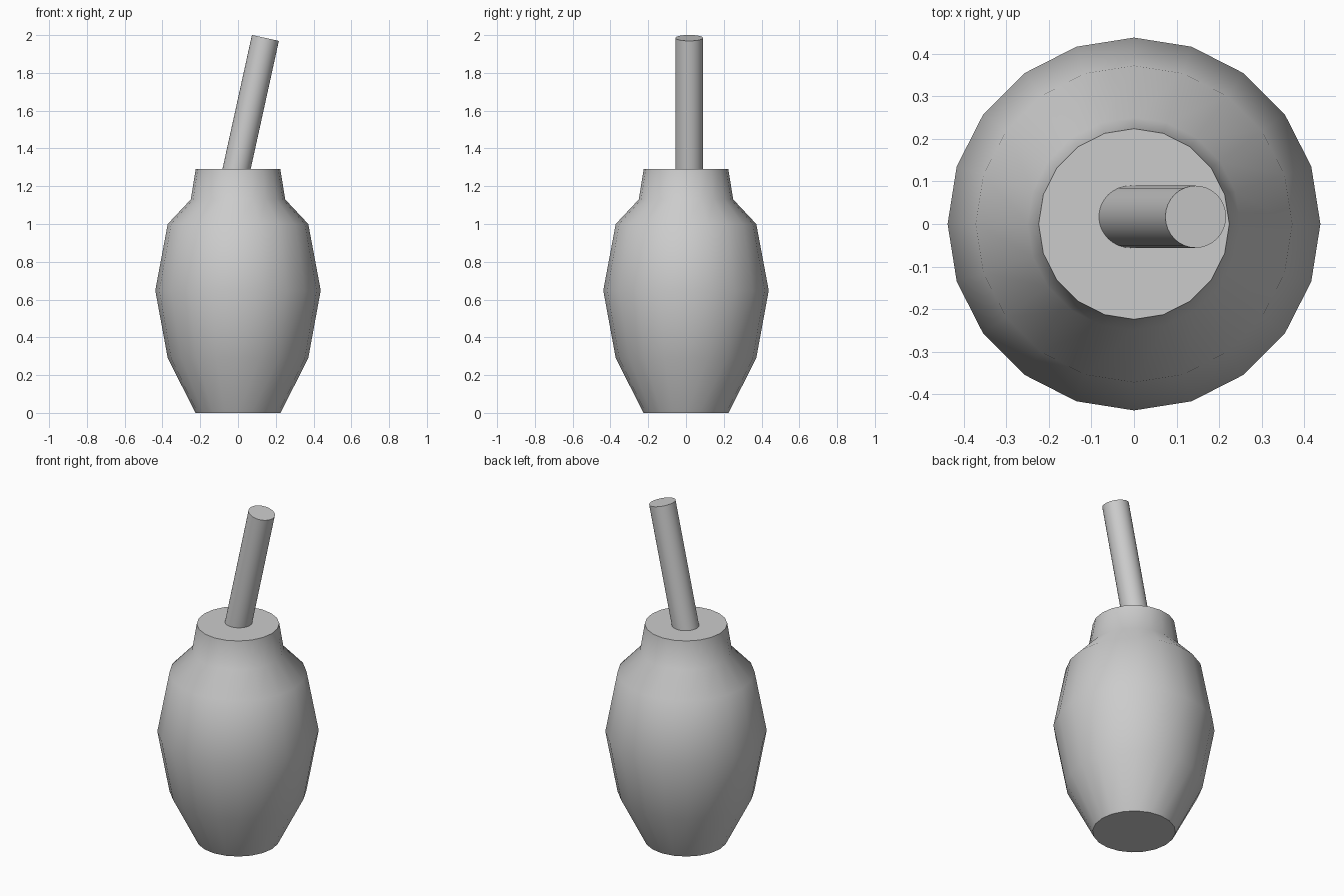
import bpy, bmesh
from math import sin, cos, pi, radians
from mathutils import Vector

if "Cube" in bpy.data.objects:
    bpy.data.objects.remove(bpy.data.objects["Cube"])


def finish(name, bm):
    bmesh.ops.recalc_face_normals(bm, faces=bm.faces)
    mesh = bpy.data.meshes.new(name)
    bm.to_mesh(mesh)
    bm.free()
    obj = bpy.data.objects.new(name, mesh)
    bpy.context.collection.objects.link(obj)
    bpy.ops.object.select_all(action='DESELECT')
    obj.select_set(True)
    bpy.context.view_layer.objects.active = obj
    bpy.ops.object.shade_smooth_by_angle(angle=radians(40))
    return obj


def lathe(name, profile, sides):
    """Closed solid of revolution from (radius, z) pairs."""
    bm = bmesh.new()
    rings = [[bm.verts.new((r * cos(2 * pi * i / sides), r * sin(2 * pi * i / sides), z))
              for i in range(sides)] for r, z in profile]
    for a, b in zip(rings, rings[1:]):
        for i in range(sides):
            j = (i + 1) % sides
            bm.faces.new((a[i], a[j], b[j], b[i]))
    bm.faces.new(rings[0][::-1])
    bm.faces.new(rings[-1])
    return finish(name, bm)


# Barrel-shaped bottle with a short neck
lathe("bottle_body", [(0.225, 0), (0.372, 0.29), (0.438, 0.648), (0.372, 1.0),
                      (0.25, 1.13), (0.224, 1.29)], 20)

# Tilted stick, its lower end sunk into the neck
top = Vector((0.145, 0.017, 1.985))
axis = Vector((sin(radians(12.4)), 0, cos(radians(12.4))))
length = 0.75
stick = lathe("stick", [(0.073, -length), (0.073, 0)], 32)
stick.location = top
stick.rotation_euler = axis.to_track_quat('Z', 'Y').to_euler()
